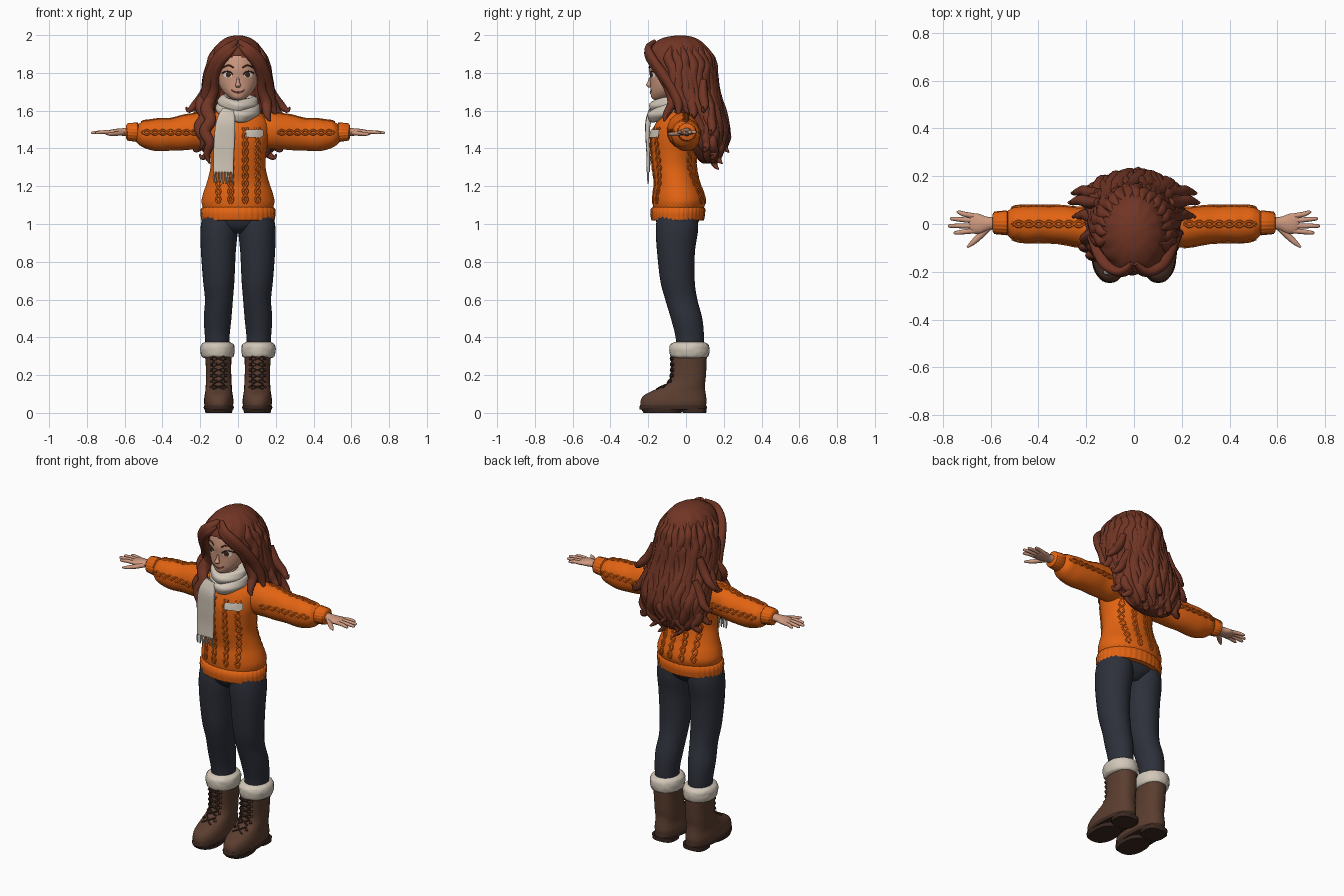
import bpy, bmesh, random
from math import sin, cos, pi, tau, radians
from mathutils import Vector
from mathutils.bvhtree import BVHTree

random.seed(4)
COL = dict(skin=(.62, .32, .215), hair=(.165, .036, .018), orange_wool=(.76, .125, .006),
           cream=(.64, .57, .48), navy_cloth=(.027, .030, .043), boot_leather=(.105, .048, .029),
           dark_brown=(.045, .022, .015), eye_white=(.8, .76, .72), iris_brown=(.09, .03, .015),
           lip=(.36, .10, .075))
MAT = {}
for key, c in COL.items():
    MAT[key] = bpy.data.materials.new(key)
    MAT[key].diffuse_color = (*c, 1)


def spline(pts, n, closed=False):
    """Catmull-Rom resampling of tuples of any length."""
    m = len(pts)
    segs = m if closed else m - 1
    get = lambda j: pts[j % m] if closed else pts[max(0, min(m - 1, j))]
    out = []
    for i in range(n):
        t = i / (n if closed else n - 1) * segs
        k = min(int(t), segs - 1)
        f = t - k
        out.append(tuple(.5 * (2 * b + (c - a) * f + (2 * a - 5 * b + 4 * c - d) * f * f
                               + (3 * b - a - 3 * c + d) * f ** 3)
                         for a, b, c, d in zip(get(k - 1), get(k), get(k + 1), get(k + 2))))
    return out


def sweep(path, seg=12, ref=(0, 0, 1), axis=None, bump=None, closed=False, sq=1):
    """Skin oval rings (x, y, z, radius_a, radius_b) along a path."""
    vs, fs, n = [], [], len(path)
    for i, p in enumerate(path):
        if axis:
            t = Vector(axis)
        else:
            a = path[(i + 1) % n] if closed else path[min(i + 1, n - 1)]
            b = path[i - 1] if closed or i else path[0]
            t = (Vector(a[:3]) - Vector(b[:3])).normalized()
        s = t.cross(Vector(ref)).normalized()
        u = s.cross(t)
        for k in range(seg):
            w = k / seg * tau
            m = bump(w, i / (n - 1)) if bump else 1
            cx, sx = cos(w), sin(w)
            cx, sx = (abs(cx) ** sq * (1 if cx > 0 else -1), abs(sx) ** sq * (1 if sx > 0 else -1))
            vs.append(Vector(p[:3]) + (s * cx * p[3] + u * sx * p[4]) * m)
    for i in range(n if closed else n - 1):
        j = (i + 1) % n
        for k in range(seg):
            l = (k + 1) % seg
            fs.append((i * seg + k, j * seg + k, j * seg + l, i * seg + l))
    if not closed:
        fs += [tuple(range(seg)), tuple(reversed(range((n - 1) * seg, n * seg)))]
    return vs, fs


def mirror(part):
    return [Vector((-v.x, v.y, v.z)) for v in part[0]], [tuple(reversed(f)) for f in part[1]]


def make(name, parts, mat, both=False, angle=50):
    parts = parts + ([mirror(p) for p in parts] if both else [])
    vs, fs = [], []
    for v, f in parts:
        fs += [tuple(i + len(vs) for i in q) for q in f]
        vs += v
    me = bpy.data.meshes.new(name)
    me.from_pydata(vs, [], fs)
    bm = bmesh.new()
    bm.from_mesh(me)
    bmesh.ops.delete(bm, geom=[v for v in bm.verts if not v.link_faces], context='VERTS')
    bm.to_mesh(me)
    bm.free()
    me.materials.append(MAT[mat])
    ob = bpy.data.objects.new(name, me)
    bpy.context.collection.objects.link(ob)
    bpy.ops.object.select_all(action='DESELECT')
    ob.select_set(True)
    bpy.context.view_layer.objects.active = ob
    bpy.ops.object.shade_smooth_by_angle(angle=radians(angle))


Z = dict(axis=(0, 0, 1), ref=(0, 1, 0))
tree = lambda part: BVHTree.FromPolygons(*part)


def cast(bvh, o, d, off=0.0):
    hit = bvh.ray_cast(Vector(o), Vector(d))[0]
    return tuple((hit if hit else Vector(o) + Vector(d)) - Vector(d) * off)


def plate(bvh, cx, cz, w, h, off, sq=1):
    """Thin patch wrapped onto the front of a surface."""
    vs, fs, n = [Vector(cast(bvh, (cx, -1, cz), (0, 1, 0), off))], [], 24
    for r in (.5, 1):
        for k in range(n):
            c, s = cos(k / n * tau), sin(k / n * tau)
            x = cx + w * r * abs(c) ** sq * (1 if c > 0 else -1)
            z = cz + h * r * abs(s) ** sq * (1 if s > 0 else -1)
            vs.append(Vector(cast(bvh, (x, -1, z), (0, 1, 0), off)))
    for k in range(n):
        l = (k + 1) % n
        fs += [(0, 1 + k, 1 + l), (1 + k, 1 + n + k, 1 + n + l, 1 + l)]
    return vs, fs


def line(bvh, pts, r, off=.002):
    """Fine raised line drawn on the front of a surface."""
    return sweep([cast(bvh, (x, -1, z), (0, 1, 0), off) + (r, r) for x, z in spline(pts, 12)], 6, (0, 1, 0))


# sweater body with ribbed hem
torso = sweep(spline([(0, -.042, 1.07, .18, .13), (0, -.037, 1.115, .193, .14), (0, -.04, 1.16, .185, .135),
                      (0, -.048, 1.22, .165, .12), (0, -.062, 1.3, .146, .118), (0, -.065, 1.38, .15, .122),
                      (0, -.06, 1.46, .163, .126), (0, -.05, 1.53, .163, .113), (0, -.042, 1.58, .13, .09),
                      (0, -.045, 1.62, .085, .075), (0, -.05, 1.64, .06, .06)], 50), 64, **Z)
hem = sweep([(0, -.044, 1.018, .18, .125), (0, -.044, 1.02, .192, .138), (0, -.044, 1.05, .197, .144),
             (0, -.042, 1.08, .196, .143), (0, -.04, 1.09, .184, .134)], 144,
            bump=lambda w, t: 1 + .01 * cos(36 * w), **Z)
make("sweater_body", [torso], "orange_wool")
make("sweater_hem", [hem], "orange_wool")

# puffed sleeves and ribbed cuffs
sleeve = sweep(spline([(.06, -.02, 1.50, .07, .08), (.15, -.018, 1.495, .084, .095), (.25, -.01, 1.487, .08, .093),
                       (.35, 0, 1.473, .077, .086), (.45, 0, 1.472, .077, .082), (.505, .004, 1.48, .068, .067),
                       (.535, .005, 1.485, .044, .045)], 40), 40,
               bump=lambda w, t: 1 + .02 * sin(26 * t + 2 * sin(w)) * sin(w + 5 * t))
cuff = sweep([(.527, .005, 1.486, .045, .045), (.533, .005, 1.486, .051, .051), (.585, .005, 1.488, .046, .046),
              (.592, .005, 1.488, .035, .035)], 72, bump=lambda w, t: 1 + .025 * cos(18 * w))
make("sleeves", [sleeve], "orange_wool", True)
make("sleeve_cuffs", [cuff], "orange_wool", True)

# cable knit braids on body and sleeves
tb, sb = tree(torso), tree(sleeve)
braids, arm_braids = [], []
for ph in (0, pi):
    for side in (-1, 1):
        for cx in (-.105, -.038, .038, .105):
            pts = [(cx + .012 * sin(i * .75 + ph), 1.11 + i * .01) for i in range(41)]
            braids.append(sweep([cast(tb, (x, side, z), (0, -side, 0)) + (.007, .006) for x, z in pts], 6, (0, 1, 0)))
    for o, d in (((0, 0, 3), (0, 0, -1)), ((0, -1, 1.485), (0, 1, 0)), ((0, 1, 1.485), (0, -1, 0))):
        p = []
        for i in range(31):
            wob = .012 * sin(i * .75 + ph)
            oo = (.21 + i * .01, o[1] + (wob if d[2] else 0), o[2] + (0 if d[2] else wob))
            p.append(cast(sb, oo, d) + (.006, .006))
        arm_braids.append(sweep(p, 6, d))
make("body_braids", braids, "orange_wool")
make("sleeve_braids", arm_braids, "orange_wool", True)

# chest tag
make("chest_tag", [plate(tb, .088, 1.48, .046, .021, .014, .25)], "cream")

# hands
hand = [sweep(spline([(.57, .005, 1.488, .027, .024), (.61, .002, 1.487, .028, .02), (.645, 0, 1.486, .041, .018),
                      (.675, .003, 1.485, .042, .014), (.69, .003, 1.484, .036, .009)], 14), 16)]
for y0, y1, tip in ((-.028, -.037, .755), (-.008, -.008, .778), (.013, .022, .77), (.033, .049, .742)):
    hand.append(sweep(spline([(.665, y0, 1.485, .011, .011), (.71, (y0 + y1) / 2, 1.487, .0105, .01),
                              (tip - .01, y1, 1.483, .008, .008), (tip, y1, 1.482, .003, .003)], 10), 10))
hand.append(sweep(spline([(.61, -.015, 1.483, .014, .013), (.645, -.05, 1.478, .014, .012),
                          (.675, -.078, 1.476, .011, .010), (.698, -.098, 1.476, .004, .004)], 10), 10))
make("hands", hand, "skin", True)

# legs and hips
leg = sweep(spline([(.108, .02, .3, .062, .07), (.11, .02, .4, .065, .075), (.108, .003, .5, .073, .083),
                    (.101, -.025, .6, .074, .085), (.102, -.045, .7, .083, .091), (.104, -.053, .85, .092, .1),
                    (.1, -.048, .97, .099, .112), (.095, -.045, 1.06, .09, .105)], 40), 32, **Z)
make("legs", [leg], "navy_cloth", True)
make("hips", [sweep(spline([(0, -.047, .95, .06, .06), (0, -.047, .98, .12, .095), (0, -.045, 1.02, .18, .115),
                            (0, -.044, 1.07, .18, .12)], 12), 40, **Z)], "navy_cloth")

# boots: leather upper, split sole, laces, fur collar
upper = sweep(spline([(.102, -.068, .03, .074, .172), (.102, -.066, .06, .078, .175), (.102, -.06, .09, .075, .166),
                      (.102, -.04, .115, .071, .142), (.102, -.008, .145, .069, .108), (.102, .01, .18, .067, .094),
                      (.103, .015, .24, .067, .093), (.105, .016, .32, .071, .095)], 36), 40, sq=.85, **Z)
make("boot_uppers", [upper], "boot_leather", True)
sole = sweep([(.102, -.068, .018, .078, .177), (.102, -.068, .03, .08, .179), (.102, -.068, .042, .076, .174)],
             40, sq=.85, **Z)
heel = sweep([(.102, .045, 0, .068, .062), (.102, .045, .025, .07, .064)], 28, sq=.7, **Z)
tread = sweep([(.102, -.125, 0, .07, .1), (.102, -.125, .025, .076, .115)], 28, sq=.85, **Z)
make("boot_soles", [sole, heel, tread], "dark_brown", True, 30)
ub, laces = tree(upper), []
for i in range(6):
    z = .125 + i * .03
    for s in (-1, 1):
        laces.append(sweep([cast(ub, (.103 + s * (k - 3) * .01, -1, z + k * .004), (0, 1, 0), .003) + (.005, .005)
                            for k in range(7)], 6))
    for s in (-1, 1):
        laces.append(sweep([cast(ub, (.103 + s * .036 + k, -1, z + .012), (0, 1, 0), .002) + (.008, .008)
                            for k in (-.006, .006)], 8))
make("boot_laces", laces, "dark_brown", True)
fur = sweep(spline([(.108, .018, .29, .07, .08), (.108, .018, .3, .085, .1), (.109, .018, .335, .091, .106),
                    (.109, .018, .362, .085, .1), (.109, .018, .375, .066, .078)], 14), 48,
            bump=lambda w, t: 1 + random.uniform(-.022, .022), **Z)
make("boot_fur", [fur], "cream", True, 80)

# head and neck
face = sweep(spline([(0, -.135, 1.655, .012, .02), (0, -.13, 1.665, .04, .05), (0, -.108, 1.695, .075, .08),
                     (0, -.092, 1.735, .099, .097), (0, -.085, 1.78, .108, .106), (0, -.08, 1.83, .108, .115),
                     (0, -.07, 1.9, .098, .11), (0, -.06, 1.95, .06, .07)], 40), 48, **Z)
nose = sweep(spline([(0, -.188, 1.775, .006, .008), (0, -.194, 1.75, .009, .01), (0, -.198, 1.735, .015, .014),
                     (0, -.19, 1.722, .008, .008)], 10), 12, **Z)
neck = sweep([(0, -.055, 1.56, .05, .05), (0, -.065, 1.7, .043, .043)], 24, **Z)
make("head", [face, nose, neck], "skin")
fb, ex, ez = tree(face), .053, 1.79
make("eye_whites", [plate(fb, ex, ez, .023, .017, .002)], "eye_white", True)
make("irises", [plate(fb, ex - .002, ez, .0135, .0155, .004)], "iris_brown", True)
make("pupils", [plate(fb, ex - .002, ez, .007, .008, .0055)], "dark_brown", True)
make("lashes", [line(fb, [(ex - .025, ez + .002), (ex - .01, ez + .016), (ex + .012, ez + .017),
                          (ex + .031, ez + .008)], .0035)], "dark_brown", True)
make("eyebrows", [line(fb, [(.024, 1.828), (.05, 1.84), (.082, 1.828)], .004)], "hair", True)
make("smile", [line(fb, [(-.034, 1.709), (-.015, 1.699), (.015, 1.699), (.034, 1.709)], .003),
               plate(fb, 0, 1.692, .013, .004, .002)], "lip")

# scarf: two loops, hanging tail and fringe
fold = lambda w, t: 1 + .07 * sin(4 * w + 3 * tau * t)
loops = [[(0, -.165, 1.622, .03, .032), (.078, -.085, 1.645, .03, .032), (0, .005, 1.66, .03, .032),
          (-.078, -.085, 1.65, .03, .032)],
         [(.01, -.172, 1.572, .033, .034), (.088, -.08, 1.608, .03, .036), (0, .025, 1.635, .03, .035),
          (-.088, -.08, 1.615, .03, .036)]]
make("scarf_loops", [sweep(spline(l, 48, True), 24, bump=fold, closed=True) for l in loops], "cream")
tail = sweep(spline([(-.05, -.175, 1.6, .035, .02), (-.065, -.2, 1.54, .05, .015), (-.072, -.203, 1.45, .055, .011),
                     (-.076, -.199, 1.35, .054, .01), (-.077, -.2, 1.275, .053, .01)], 24), 24, (0, 1, 0), sq=.5)
fringe = [sweep([(-.124 + i * .0157, -.2, 1.285, .006, .007),
                 (-.125 + i * .0157 + random.uniform(-.004, .004), -.202, 1.245, .006, .006),
                 (-.126 + i * .016, -.2, 1.21 + random.uniform(0, .015), .003, .003)], 6, (0, 1, 0)) for i in range(7)]
make("scarf_tail", [tail] + fringe, "cream")

# hair volume, open around the face
rings = spline([(0, -.03, 1.998, .02, .025), (0, -.035, 1.985, .065, .085), (0, -.04, 1.95, .11, .14),
                (0, -.04, 1.9, .137, .172), (0, -.03, 1.85, .152, .178), (0, -.02, 1.8, .165, .175),
                (0, 0, 1.7, .178, .165), (0, .05, 1.6, .192, .145), (0, .1, 1.5, .195, .115),
                (0, .11, 1.4, .17, .085), (0, .12, 1.34, .12, .055), (0, .12, 1.32, .07, .03)], 70)
hv, hf = sweep(rings, 96, bump=lambda w, t: 1 + .015 * sin(13 * w + 4 * sin(9 * t)), **Z)


def kept(f):
    c = sum((hv[i] for i in f), Vector()) / len(f)
    return c.y > -.06 - .8 * max(0, min(.2, c.z - 1.7)) or c.z > 1.905


make("hair_volume", [(hv, [f for f in hf if kept(f)])], "hair", angle=70)

# wavy locks flowing down sides and back
locks = []
for layer in (0, 1):
    for j in range(17):
        w = -.3 + (j + .5 * layer) * (pi + .6) / 16.5
        ph, amp = random.uniform(0, tau), random.uniform(.05, .1)
        i0, i1 = 13 + 12 * layer, random.randint(58, 68)
        path = []
        for i in range(i0, i1):
            _, cy, cz, a, b = rings[i]
            f = (i - i0) / (i1 - i0)
            ww = w + amp * (.3 + f) * sin(i * .42 + ph)
            m = .97 + .05 * f * sin(i * .35 + ph + 1)
            r = min(1, f * 5 + .1) * min(1, (1 - f) * 4 + .12)
            path.append((cos(ww) * a * m, cy + sin(ww) * b * m, cz, .021 * r, .027 * r))
        locks.append(sweep(path, 10, (-sin(w), cos(w), 0)))
make("hair_locks", locks, "hair", angle=70)

# loose curls at the sides and tips
curls = []
for s in (-1, 1):
    for y, z, out in ((.09, 1.68, .262), (.03, 1.64, .245), (.13, 1.56, .25), (.1, 1.47, .225), (.14, 1.43, .19)):
        curls.append(sweep(spline([(s * .15, y, z + .08, .02, .02), (s * .185, y, z, .026, .026),
                                   (s * (out - .035), y + .01, z - .05, .022, .022), (s * out, y, z - .08, .012, .012),
                                   (s * (out + .012), y, z - .06, .004, .004)], 16), 8, (0, 1, 0)))
for x, y, z in ((-.09, .18, 1.38), (0, .215, 1.44), (.09, .18, 1.38), (-.05, .16, 1.35), (.05, .16, 1.35)):
    curls.append(sweep(spline([(x, y - .03, z + .09, .02, .02), (x + .02, y, z + .03, .025, .025),
                               (x - .01, y - .01, z - .03, .018, .018), (x + .015, y + .012, z - .06, .004, .004)],
                              14), 8, (0, 1, 0)))
make("hair_curls", curls, "hair", angle=70)

# swept fringe from the parting, framing the face
bangs = [[(.008, -.165, 1.968, .012, .01), (.05, -.2, 1.925, .032, .02), (.1, -.178, 1.87, .038, .025),
          (.135, -.125, 1.795, .038, .028), (.155, -.075, 1.72, .036, .028), (.175, -.04, 1.64, .03, .026),
          (.2, -.04, 1.58, .008, .008)],
         [(.008, -.19, 1.94, .008, .01), (.05, -.207, 1.905, .022, .015), (.098, -.178, 1.85, .025, .02),
          (.124, -.13, 1.78, .024, .022), (.128, -.09, 1.71, .026, .024), (.15, -.075, 1.64, .028, .024),
          (.155, -.105, 1.58, .02, .018), (.17, -.115, 1.545, .005, .005)]]
front = [sweep(spline(b, 36), 12, (0, 1, 0)) for b in bangs]
make("hair_fringe", front, "hair", True, 70)
drape = [(-.14, -.07, 1.68, .02, .02), (-.165, -.095, 1.61, .034, .024), (-.145, -.125, 1.55, .03, .022),
         (-.175, -.13, 1.49, .03, .022), (-.15, -.14, 1.43, .025, .02), (-.165, -.12, 1.37, .018, .016),
         (-.15, -.115, 1.32, .004, .004)]
make("shoulder_lock", [sweep(spline(drape, 36), 12, (0, 1, 0)),
                       sweep(spline([(x - .03, y + .035, z + .02, a, b) for x, y, z, a, b in drape[:5]]
                                    + [(-.2, -.1, 1.4, .004, .004)], 30), 12, (0, 1, 0))], "hair", angle=70)
